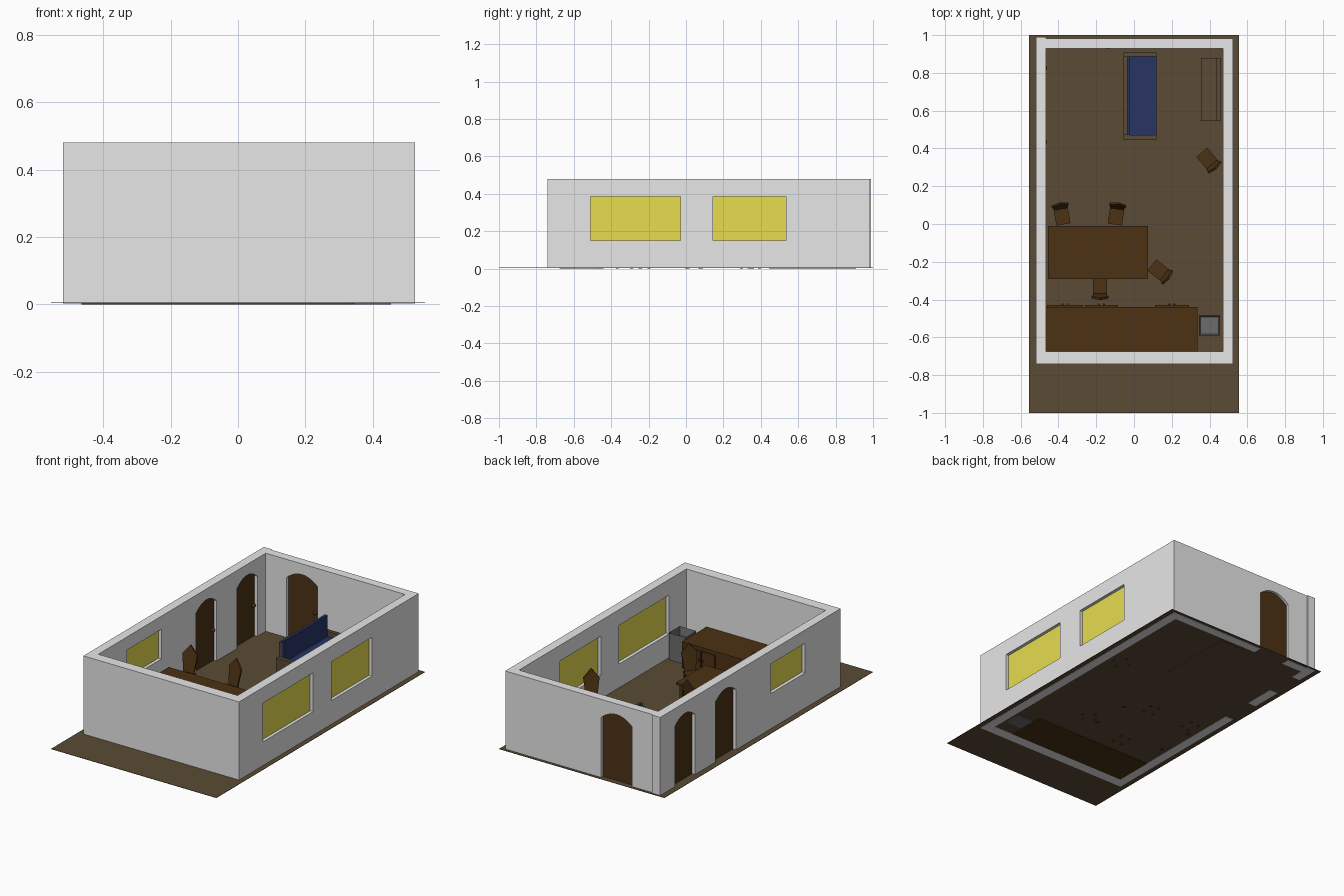
import bpy, bmesh, math
from mathutils import Vector, Matrix

cube = bpy.data.objects.get("Cube")
if cube:
    bpy.data.objects.remove(cube, do_unlink=True)


def material(name, *rgb):
    m = bpy.data.materials.new(name)
    m.use_nodes = True
    m.diffuse_color = (*rgb, 1)
    m.node_tree.nodes["Principled BSDF"].inputs["Base Color"].default_value = (*rgb, 1)
    return m


plaster = material("plaster", 0.8, 0.8, 0.8)
glass = material("yellow_glass", 0.8, 0.72, 0.08)
earth = material("floor_brown", 0.103, 0.069, 0.035)
wood = material("dark_wood", 0.072, 0.032, 0.007)
blue = material("blue_fabric", 0.021, 0.035, 0.13)
steel = material("grey_metal", 0.15, 0.15, 0.15)


def add_box(bm, x0, x1, y0, y1, z0, z1):
    size = Matrix.Diagonal((x1 - x0, y1 - y0, z1 - z0, 1))
    mid = Matrix.Translation(((x0 + x1) / 2, (y0 + y1) / 2, (z0 + z1) / 2))
    return bmesh.ops.create_cube(bm, size=1, matrix=mid @ size)


def add_prism(bm, points, direction):
    face = bm.faces.new([bm.verts.new(p) for p in points])
    new = bmesh.ops.extrude_face_region(bm, geom=[face])["geom"]
    moved = [v for v in new if isinstance(v, bmesh.types.BMVert)]
    bmesh.ops.translate(bm, verts=moved, vec=Vector(direction))
    bmesh.ops.recalc_face_normals(bm, faces=bm.faces)


def finish(bm, name, mat):
    mesh = bpy.data.meshes.new(name)
    bm.to_mesh(mesh)
    bm.free()
    mesh.materials.append(mat)
    obj = bpy.data.objects.new(name, mesh)
    bpy.context.collection.objects.link(obj)
    return obj


def boxes(name, mat, *parts):
    bm = bmesh.new()
    for p in parts:
        add_box(bm, *p)
    return finish(bm, name, mat)


def outline(a, b, z0, z1, arch):
    """Opening outline along a wall: a rectangle, or a door with a low arch."""
    pts = [(a, z0), (b, z0)]
    if not arch:
        return pts + [(b, z1), (a, z1)]
    mid, half = (a + b) / 2, (b - a) / 2
    for i in range(11):
        t = 1 - i / 5
        pts.append((mid + half * t, z1 - arch * t * t))
    return pts


def panel(name, mat, axis, start, depth, shape):
    """Outline extruded through the thickness of a wall facing x or y."""
    bm = bmesh.new()
    if axis == "x":
        add_prism(bm, [(start, u, z) for u, z in shape], (depth, 0, 0))
    else:
        add_prism(bm, [(u, start, z) for u, z in shape], (0, depth, 0))
    return finish(bm, name, mat)


def opening(wall, name, mat, axis, start, a, b, z0, z1, arch=0):
    """Cut an opening in a wall and set a thin leaf or pane inside it."""
    low = -0.05 if arch else z0
    cutter = panel("cutter", mat, axis, start - 0.05, 0.16, outline(a, b, low, z1, arch))
    cutter.hide_render = True
    mod = wall.modifiers.new("opening", "BOOLEAN")
    mod.operation, mod.solver, mod.object = "DIFFERENCE", "EXACT", cutter
    bpy.context.view_layer.objects.active = wall
    bpy.ops.object.modifier_apply(modifier=mod.name)
    bpy.data.objects.remove(cutter, do_unlink=True)
    panel(name, mat, axis, start + 0.02, 0.016, outline(a, b, z0, z1, arch))


def knob(name, mat, x, y, z, r):
    bm = bmesh.new()
    bmesh.ops.create_icosphere(bm, subdivisions=2, radius=r,
                               matrix=Matrix.Translation((x, y, z)))
    obj = finish(bm, name, mat)
    for p in obj.data.polygons:
        p.use_smooth = True


# Ground and walls
BASE, TOP = 0.002, 0.48
boxes("floor", earth, (-0.555, 0.555, -1, 1, 0.004, 0.006))
left = boxes("left_wall", plaster, (-0.52, -0.465, -0.74, 0.99, BASE, TOP))
right = boxes("right_wall", plaster, (0.47, 0.525, -0.74, 0.983, BASE, TOP))
back = boxes("back_wall", plaster, (-0.465, 0.47, 0.93, 0.983, BASE, TOP))
boxes("front_wall", plaster, (-0.465, 0.47, -0.74, -0.675, BASE, TOP))

# Windows
opening(right, "right_window_front", glass, "x", 0.47, -0.51, -0.03, 0.15, 0.385)
opening(right, "right_window_back", glass, "x", 0.47, 0.145, 0.535, 0.15, 0.385)
opening(left, "left_window", glass, "x", -0.52, -0.40, -0.07, 0.22, 0.40)

# Arched doors and their knobs
opening(left, "left_door_front", wood, "x", -0.52, 0.262, 0.46, 0.006, 0.415, 0.045)
opening(left, "left_door_back", wood, "x", -0.52, 0.655, 0.85, 0.006, 0.415, 0.045)
opening(back, "back_door", wood, "y", 0.93, -0.325, -0.118, 0.006, 0.415, 0.045)
for y in (0.435, 0.825):
    knob("door_knob", wood, -0.472, y, 0.2, 0.012)
knob("door_knob", wood, -0.14, 0.938, 0.2, 0.012)

# Kitchen counter with paired cupboard doors
boxes("counter", wood, (-0.465, 0.335, -0.675, -0.44, 0, 0.165))
for x0, x1 in ((-0.46, -0.27), (-0.26, -0.085), (0.11, 0.29)):
    mid = (x0 + x1) / 2
    boxes("cupboard_doors", wood, (x0, mid - 0.003, -0.44, -0.43, 0.02, 0.145),
          (mid + 0.003, x1, -0.44, -0.43, 0.02, 0.145))
    for side in (-0.013, 0.013):
        knob("cupboard_knob", wood, mid + side, -0.427, 0.09, 0.006)

# Sink unit: box with an inset basin
bm = bmesh.new()
add_box(bm, 0.345, 0.455, -0.59, -0.485, 0, 0.17)
bm.faces.ensure_lookup_table()
top = max(bm.faces, key=lambda f: f.calc_center_median().z)
bmesh.ops.inset_region(bm, faces=[top], thickness=0.01)
bmesh.ops.translate(bm, verts=top.verts, vec=(0, 0, -0.05))
finish(bm, "sink_unit", steel)

# Dining table
legs = [(x, x + 0.02, y, y + 0.02, 0.002, 0.138)
        for x in (-0.44, 0.04) for y in (-0.275, -0.045)]
boxes("dining_table", wood, (-0.455, 0.075, -0.29, -0.01, 0.138, 0.15), *legs)

# Chairs: square seat, four legs and a leaning pointed back
bm = bmesh.new()
add_box(bm, -0.038, 0.038, -0.045, 0.045, 0.09, 0.102)
for x in (-0.036, 0.024):
    for y in (-0.043, 0.031):
        add_box(bm, x, x + 0.012, y, y + 0.012, 0, 0.09)
profile = [(-0.032, 0.1), (0.032, 0.1), (0.045, 0.205), (0, 0.258), (-0.045, 0.205)]
add_prism(bm, [(x, 0.037 + (z - 0.1) * 0.16, z) for x, z in profile], (0, 0.011, 0))
chair = finish(bm, "chair", wood)
places = ((-0.381, 0.042, 100), (-0.095, 0.042, 82), (0.13, -0.245, -38),
          (-0.18, -0.33, -90), (0.388, 0.345, -50))
for i, (x, y, angle) in enumerate(places):
    obj = chair if i == 0 else bpy.data.objects.new("chair", chair.data)
    if i:
        bpy.context.collection.objects.link(obj)
    obj.location = (x, y, 0)
    obj.rotation_euler.z = math.radians(angle - 90)

# Sofa: brown frame with blue cushions
boxes("sofa_frame", earth,
      (-0.055, 0.12, 0.445, 0.47, 0, 0.14), (-0.055, 0.12, 0.888, 0.91, 0, 0.14),
      (-0.055, -0.037, 0.47, 0.888, 0, 0.225), (-0.037, 0.115, 0.47, 0.888, 0, 0.07))
boxes("sofa_seat_cushion", blue, (-0.02, 0.118, 0.471, 0.887, 0.07, 0.11))
boxes("sofa_back_cushion", blue, (-0.037, -0.02, 0.471, 0.887, 0.07, 0.24))

# Low bench against the right wall
boxes("wall_bench", earth, (0.355, 0.435, 0.545, 0.88, 0.006, 0.1),
      (0.435, 0.46, 0.545, 0.88, 0.006, 0.17))
